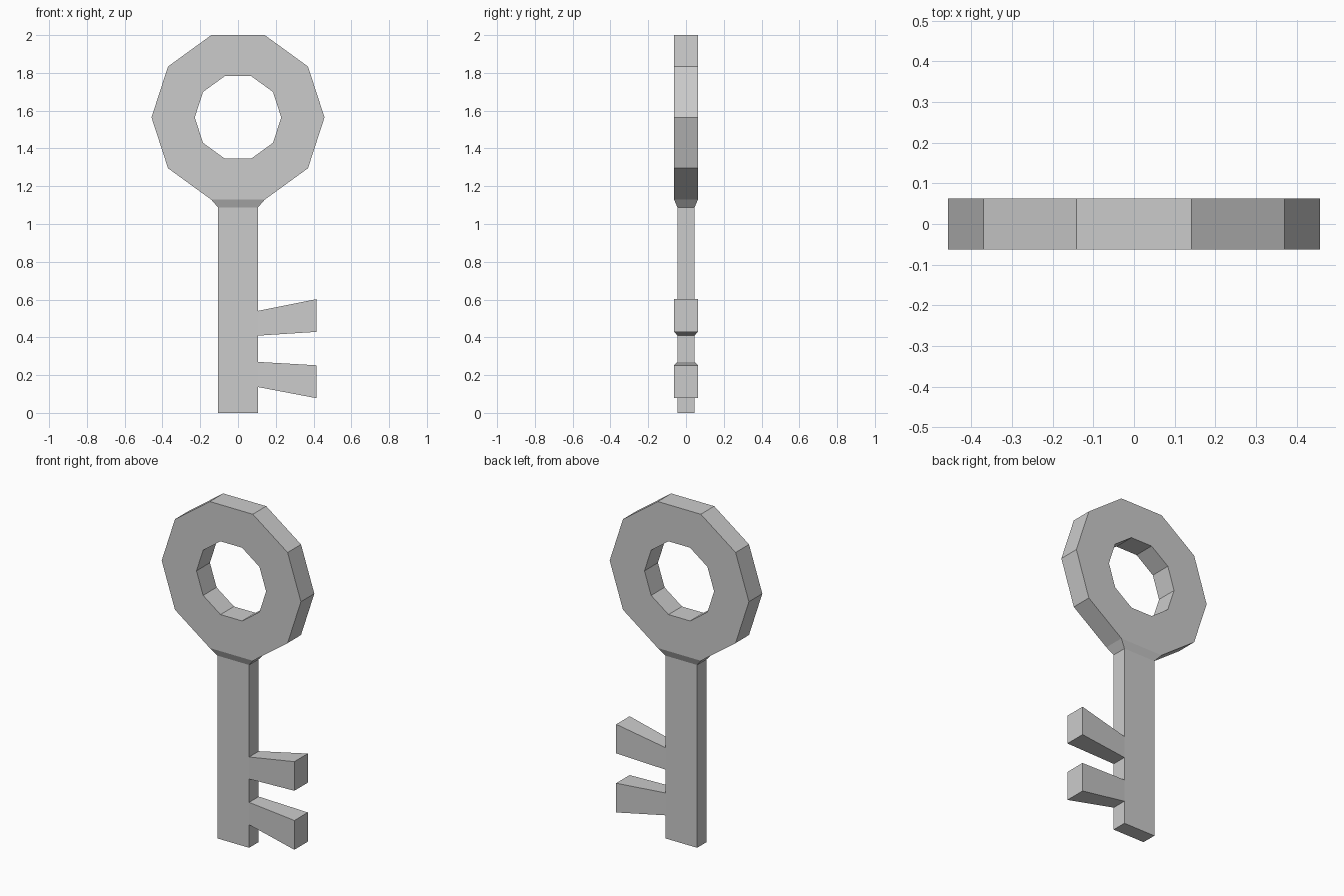
import bpy, bmesh
from math import cos, sin, pi

if "Cube" in bpy.data.objects:
    bpy.data.objects.remove(bpy.data.objects["Cube"])

SIDES, R_OUT, R_IN, DEPTH = 10, 0.458, 0.229, 0.063
BOW_Z = 2.0 - R_OUT * cos(pi / SIDES)
SHAFT_X, SHAFT_Y = 0.105, 0.045

bm = bmesh.new()


def loop(radius, y):
    return [bm.verts.new((radius * cos(2 * pi * i / SIDES), y,
                          BOW_Z + radius * sin(2 * pi * i / SIDES)))
            for i in range(SIDES)]


def extrude(face):
    return bmesh.ops.extrude_discrete_faces(bm, faces=[face])["faces"][0]


def sign(v):
    return 1 if v > 0 else -1


# Bow: ten-sided ring with a rectangular cross-section
loops = [loop(R_OUT, -DEPTH), loop(R_OUT, DEPTH),
         loop(R_IN, DEPTH), loop(R_IN, -DEPTH)]
for k in range(4):
    a, b = loops[k], loops[(k + 1) % 4]
    for i in range(SIDES):
        j = (i + 1) % SIDES
        bm.faces.new((a[i], a[j], b[j], b[i]))
bmesh.ops.recalc_face_normals(bm, faces=bm.faces[:])

# Neck and shaft: extrude the lowest face of the bow downwards
end = min(bm.faces, key=lambda f: f.calc_center_median().z)
for z in (1.087, 0.54, 0.409, 0.27, 0.137, 0.0):
    end = extrude(end)
    for v in end.verts:
        v.co = (sign(v.co.x) * SHAFT_X, sign(v.co.y) * SHAFT_Y, z)

# Teeth: flared extrusions from two right-hand side faces of the shaft
for root_z, low, high in ((0.4745, 0.429, 0.602), (0.2035, 0.078, 0.252)):
    side = next(f for f in bm.faces
                if abs(f.calc_center_median().z - root_z) < 0.01
                and f.calc_center_median().x > SHAFT_X - 0.01)
    tip = extrude(side)
    for v in tip.verts:
        v.co = (0.415, sign(v.co.y) * DEPTH,
                high if v.co.z > root_z else low)

bmesh.ops.recalc_face_normals(bm, faces=bm.faces[:])
mesh = bpy.data.meshes.new("key")
bm.to_mesh(mesh)
bm.free()
bpy.context.collection.objects.link(bpy.data.objects.new("key", mesh))
